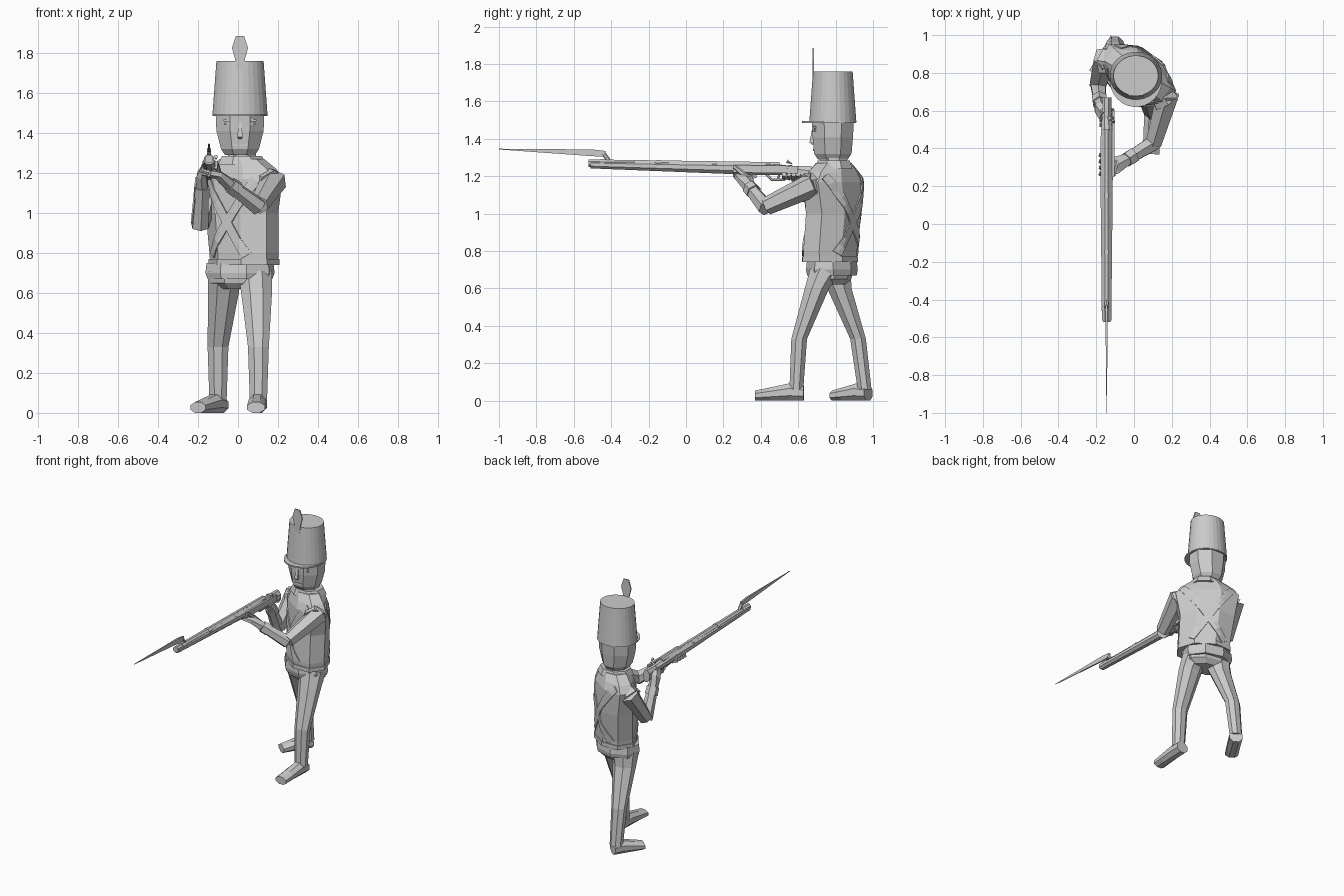
import bpy, bmesh
from math import pi, cos, sin, radians
from mathutils import Vector, Matrix
from mathutils.bvhtree import BVHTree

default_cube = bpy.data.objects.get("Cube")
if default_cube:
    bpy.data.objects.remove(default_cube)

tone = (.6, .6, .6, 1)
grey = bpy.data.materials.new("plain grey")
grey.use_nodes = True
grey.diffuse_color = tone
grey.node_tree.nodes["Principled BSDF"].inputs["Base Color"].default_value = tone

X, Y, Z = Matrix.Identity(3)


def finish(name, bm):
    bmesh.ops.recalc_face_normals(bm, faces=bm.faces)
    mesh = bpy.data.meshes.new(name)
    bm.to_mesh(mesh)
    bm.free()
    mesh.materials.append(grey)
    part = bpy.data.objects.new(name, mesh)
    bpy.context.collection.objects.link(part)
    return part


def loft(name, rings, sides=6, up=Z, axis=None, turn=0):
    """Skin rings given as (centre, half width, half height)."""
    bm = bmesh.new()
    centres = [Vector(centre) for centre, wide, high in rings]
    last = len(rings) - 1
    loops = []
    for i, (centre, wide, high) in enumerate(rings):
        along = (axis or centres[min(i + 1, last)] - centres[max(i - 1, 0)]).normalized()
        side = along.cross(up).normalized()
        top = side.cross(along)
        spin = Matrix.Rotation(radians(turn), 3, along)
        grow = 1 / cos(pi / sides)
        loop = []
        for k in range(sides):
            angle = pi * (2 * k + 1) / sides
            offset = side * cos(angle) * wide + top * sin(angle) * high
            loop.append(bm.verts.new(centres[i] + spin @ offset * grow))
        loops.append(loop)
    for lower, upper in zip(loops, loops[1:]):
        for k in range(sides):
            j = (k + 1) % sides
            bm.faces.new((lower[k], lower[j], upper[j], upper[k]))
    bm.faces.new(loops[0])
    bm.faces.new(loops[-1])
    return finish(name, bm)


def column(name, centre, sections, sides=8, turn=0):
    """Upright loft; sections are (height, half width, half depth)."""
    rings = [((*centre, height), wide, deep) for height, wide, deep in sections]
    return loft(name, rings, sides, up=Y, axis=Z, turn=turn)


def limb(name, start, end, thick, thin, sides=6):
    return loft(name, [(start, thick, thick), (end, thin, thin)], sides)


def rod(name, path, radius, sides=5):
    return loft(name, [(point, radius, radius) for point in path], sides)


# Jacket, turned so that the left shoulder leads
body = Vector((.02, .79))
waist = Vector((.03, .77))
torso_turn = -35
torso = loft("jacket", [((*waist, .74), .17, .125), ((*waist, .8), .175, .125),
                        ((*body, 1), .185, .125), ((*body, 1.17), .215, .115),
                        ((*body, 1.22), .18, .1), ((*body, 1.27), .11, .085)],
             sides=8, up=Y, axis=Z, turn=torso_turn)
column("belt", waist, [(.74, .178, .132), (.77, .178, .132)], turn=torso_turn)
column("jacket_hem", (.01, .78), [(.67, .155, .12), (.7, .165, .125), (.75, .16, .12)], turn=-15)
column("pelvis", (.01, .775), [(.62, .1, .07), (.65, .145, .1), (.7, .15, .11)], turn=-10)
column("collar", body, [(1.24, .12, .1), (1.285, .1, .085)])
column("neck", body, [(1.25, .07, .07), (1.33, .07, .07)])

# Crossed straps laid onto the jacket, front and back
surface = BVHTree.FromPolygons([v.co for v in torso.data.vertices],
                               [p.vertices for p in torso.data.polygons])
twist = Matrix.Rotation(radians(torso_turn), 3, Z)


def strap(name, start, end, facing):
    across = (end - start).orthogonal().normalized() * .024
    look = twist @ Y * facing
    bm = bmesh.new()
    rows = []
    steps = 12
    for i in range(steps + 1):
        row = []
        for edge in (-1, 0, 1):
            spot = start.lerp(end, i / steps) + across * edge
            origin = body.to_3d() + twist @ Vector((spot.x, -facing, spot.y))
            hit = surface.ray_cast(origin, look)[0]
            if hit:
                row.append(bm.verts.new(hit - look * .003))
        if len(row) == 3:
            rows.append(row)
    for row, following in zip(rows, rows[1:]):
        for k in range(2):
            bm.faces.new((row[k], row[k + 1], following[k + 1], following[k]))
    solid = finish(name, bm).modifiers.new("thickness", "SOLIDIFY")
    solid.thickness = .009
    solid.offset = 0


for label, facing in (("front", 1), ("back", -1)):
    for hand, s in (("left", 1), ("right", -1)):
        strap(f"{label}_strap_from_{hand}", Vector((.17 * s, 1.2)), Vector((-.14 * s, .75)), facing)

# Head, face, tall hat, brim and plume
crown = Vector((.01, .785))
column("head", crown, [(1.29, .075, .08), (1.32, .095, .1), (1.41, .118, .108), (1.5, .122, .112)])
column("nose", (crown.x, .68), [(1.37, .008, .008), (1.38, .013, .02), (1.45, .008, .006)], sides=4)
limb("mouth", (-.03, .684, 1.34), (.05, .684, 1.34), .005, .005, sides=4)
for hand, s in (("left", 1), ("right", -1)):
    inner, outer = crown.x + .03 * s, crown.x + .08 * s
    limb(f"{hand}_brow", (inner, .68, 1.47), (outer, .69, 1.46), .006, .006, sides=4)
    limb(f"{hand}_eye", (inner, .68, 1.445), (outer, .69, 1.445), .006, .005, sides=4)
column("hat", crown, [(1.487, .138, .126), (1.76, .118, .106)], sides=28)
column("hat_brim", crown - Vector((0, .02)), [(1.485, .138, .145), (1.495, .138, .145)], sides=28)
column("plume", (crown.x, .68), [(1.72, .02, .004), (1.77, .025, .004),
                                 (1.825, .04, .004), (1.885, .02, .004)], sides=4)

# Legs in a wide stance, each with a foot from heel to toe
stance = {
    "left": ((.085, .755), (.093, .7), (.102, .605), (.102, .59), (.1, .63), (.09, .37)),
    "right": ((-.065, .79), (-.073, .82), (-.1, .92), (-.1, .955), (-.085, .975), (-.2, .79)),
}
for hand, (hip, thigh, knee, ankle, heel, toe) in stance.items():
    loft(f"{hand}_leg", [((*hip, .71), .085, .09), ((*thigh, .6), .077, .065),
                         ((*knee, .33), .052, .042), ((*ankle, .06), .043, .037)],
         sides=8, up=Y, axis=Z)
    back, front = Vector((*heel, 0)), Vector((*toe, 0))
    sole = [(0, .04), (.3, .046), (.7, .035), (1, .027)]
    loft(f"{hand}_foot", [(back.lerp(front, t) + Z * rise, .044, rise) for t, rise in sole],
         sides=8, axis=front - back)


# Arms: sleeve, shoulder cap, forearm and cuff
def arm(hand, shoulder, elbow, wrist):
    shoulder, elbow, wrist = Vector(shoulder), Vector(elbow), Vector(wrist)
    sleeve = shoulder.lerp(elbow, .5)
    limb(f"{hand}_upper_arm", shoulder, elbow, .058, .042)
    limb(f"{hand}_forearm", elbow - Z * .01, wrist, .04, .03)
    limb(f"{hand}_cuff", elbow.lerp(wrist, .75), wrist, .038, .036)
    limb(f"{hand}_shoulder_cap", shoulder.lerp(Vector((*body, 1.2)), .4),
         shoulder.lerp(sleeve, .3), .05, .066)


arm("left", (.18, .69, 1.16), (.105, .43, 1.04), (-.04, .34, 1.14))
arm("right", (-.15, .88, 1.16), (-.19, .74, .94), (-.18, .64, 1.13))
gun = -.145
loft("left_palm", [((-.04, .34, 1.14), .03, .03), ((-.1, .31, 1.19), .045, .02),
                   ((gun, .3, 1.2), .045, .02)])
loft("right_palm", [((-.18, .64, 1.13), .03, .03), ((-.18, .61, 1.19), .025, .04),
                    ((-.16, .57, 1.23), .02, .035)], up=Y)

# Fingers wrapped round the musket
for i in range(4):
    y = .265 + i * .033
    rod(f"left_finger_{i}", [(gun, y, 1.2), (gun - .03, y, 1.21), (gun - .03, y, 1.26)], .012)
    y = .525 + i * .025
    rod(f"right_finger_{i}", [(gun - .035, y, 1.2), (gun, y, 1.19), (gun + .035, y, 1.21)], .011)
limb("left_thumb", (gun + .05, .33, 1.19), (gun + .037, .26, 1.25), .014, .01)
limb("right_thumb", (gun - .03, .6, 1.23), (gun + .02, .55, 1.25), .014, .01)


# Musket: barrel, stock, bands and lock, all lying along one line
def lengthwise(name, sections, sides=8, x=gun):
    """Sections are (distance, height, half width, half height)."""
    return loft(name, [((x, y, z), wide, high) for y, z, wide, high in sections], sides, axis=Y)


lengthwise("barrel", [(-.52, 1.27, .02, .02), (.5, 1.255, .02, .02)])
lengthwise("musket_stock", [(-.51, 1.262, .025, .02), (.28, 1.242, .033, .032),
                            (.45, 1.238, .032, .032), (.56, 1.23, .025, .025),
                            (.67, 1.21, .025, .045)])
for i in range(3):
    y, z = -.46 + .3 * i, 1.266 - .006 * i
    lengthwise(f"barrel_band_{i}", [(y, z, .026, .026), (y + .025, z, .026, .026)])
lock = gun + .035
lengthwise("lock_plate", [(.25, 1.24, .007, .02), (.6, 1.235, .007, .02)], sides=4, x=lock)
rod("hammer", [(lock, .54, 1.23), (lock, .57, 1.265), (lock, .54, 1.28)], .009)
rod("trigger_guard", [(gun, .43, 1.21), (gun, .46, 1.18), (gun, .52, 1.18), (gun, .56, 1.2)], .006)
limb("trigger", (gun, .5, 1.21), (gun, .49, 1.18), .005, .005)

# Bayonet
limb("bayonet_arm", (gun, -.41, 1.28), (gun, -.44, 1.32), .01, .01)
lengthwise("bayonet_blade", [(-.43, 1.32, .006, .015), (-.5, 1.325, .006, .018),
                             (-1, 1.345, .001, .002)], sides=4)
